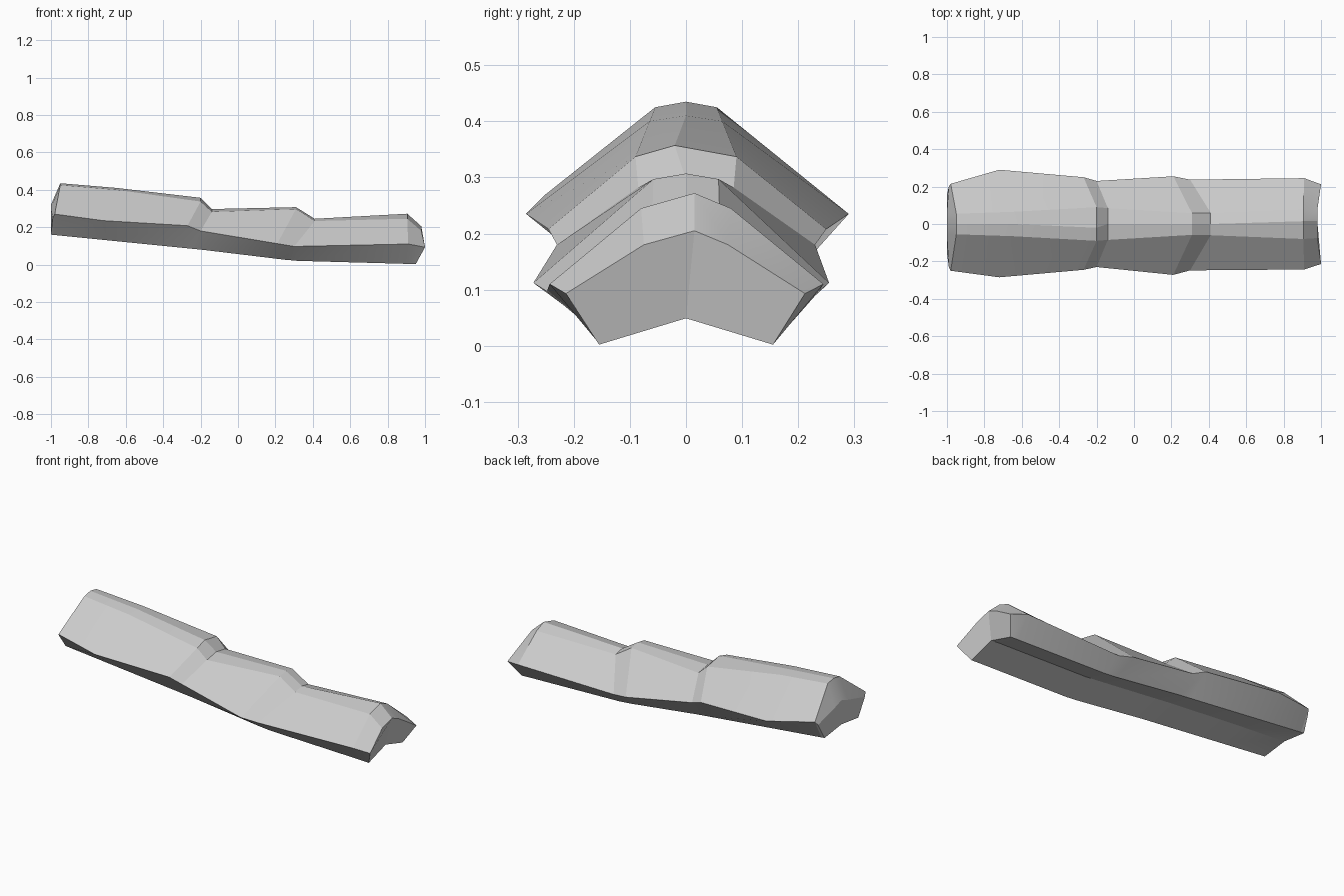
import bpy
import bmesh
from math import radians

default_cube = bpy.data.objects.get("Cube")
if default_cube:
    bpy.data.objects.remove(default_cube, do_unlink=True)

# Plain grey stone
stone = bpy.data.materials.new("grey stone")
stone.use_nodes = True
stone_colour = (0.6, 0.6, 0.6, 1)
stone.diffuse_color = stone_colour
stone.node_tree.nodes["Principled BSDF"].inputs["Base Color"].default_value = stone_colour


def section(ridge, shoulder, eave, foot, notch, skew=0.0):
    """Roof-shaped ring: ridge, shoulders, eaves, feet and the notch underneath."""
    ridge_x, ridge_z = ridge
    half_width, drop = shoulder
    eave_x, back_y, front_y, eave_z = eave
    foot_x, foot_z = foot
    return [
        (ridge_x, skew, ridge_z),
        (ridge_x, half_width, ridge_z - drop),
        (eave_x, back_y, eave_z),
        (foot_x, 0.155, foot_z),
        (foot_x, 0, foot_z + notch),
        (foot_x, -0.155, foot_z),
        (eave_x, -front_y, eave_z),
        (ridge_x, -half_width, ridge_z - drop),
    ]


# Sections from the high end to the low end, with two stepped joints between
sections = [
    section(ridge=(-1, 0.32), shoulder=(0.06, 0.02), eave=(-0.99, 0.2, 0.23, 0.25), foot=(-1, 0.16), notch=0.02),
    section(ridge=(-0.95, 0.435), shoulder=(0.055, 0.01), eave=(-0.98, 0.215, 0.25, 0.27), foot=(-0.98, 0.158), notch=0.02),
    section(ridge=(-0.65, 0.41), shoulder=(0.065, 0.01), eave=(-0.72, 0.29, 0.285, 0.235), foot=(-0.7, 0.13), notch=0.03),
    section(ridge=(-0.2, 0.357), shoulder=(0.09, 0.02), eave=(-0.27, 0.25, 0.245, 0.208), foot=(-0.25, 0.085), notch=0.04, skew=-0.02),
    section(ridge=(-0.14, 0.297), shoulder=(0.085, 0.015), eave=(-0.2, 0.23, 0.23, 0.18), foot=(-0.18, 0.078), notch=0.04),
    section(ridge=(0.31, 0.307), shoulder=(0.058, 0.01), eave=(0.21, 0.255, 0.272, 0.112), foot=(0.25, 0.026), notch=0.05),
    section(ridge=(0.41, 0.245), shoulder=(0.06, 0.012), eave=(0.3, 0.237, 0.248, 0.097), foot=(0.32, 0.02), notch=0.05),
    section(ridge=(0.905, 0.272), shoulder=(0.08, 0.027), eave=(0.91, 0.245, 0.243, 0.11), foot=(0.9, 0.004), notch=0.05, skew=0.015),
    section(ridge=(0.98, 0.205), shoulder=(0.075, 0.025), eave=(1, 0.212, 0.214, 0.093), foot=(0.95, 0.002), notch=0.047, skew=0.015),
]

# Skin the sections into one closed shape
bm = bmesh.new()
rings = [[bm.verts.new(point) for point in ring] for ring in sections]
for ring, next_ring in zip(rings, rings[1:]):
    for i in range(len(ring)):
        j = (i + 1) % len(ring)
        bm.faces.new((ring[i], ring[j], next_ring[j], next_ring[i]))

# Each end cap is split down the middle from ridge to notch
for ring in (rings[0], rings[-1]):
    bm.faces.new(ring[:5])
    bm.faces.new(ring[4:] + ring[:1])
bmesh.ops.recalc_face_normals(bm, faces=bm.faces)

mesh = bpy.data.meshes.new("stone_ridge")
bm.to_mesh(mesh)
bm.free()
mesh.materials.append(stone)
stone_ridge = bpy.data.objects.new("stone_ridge", mesh)
bpy.context.collection.objects.link(stone_ridge)

# Soft facets with crisp creases
bpy.context.view_layer.objects.active = stone_ridge
stone_ridge.select_set(True)
bpy.ops.object.shade_smooth_by_angle(angle=radians(15))
